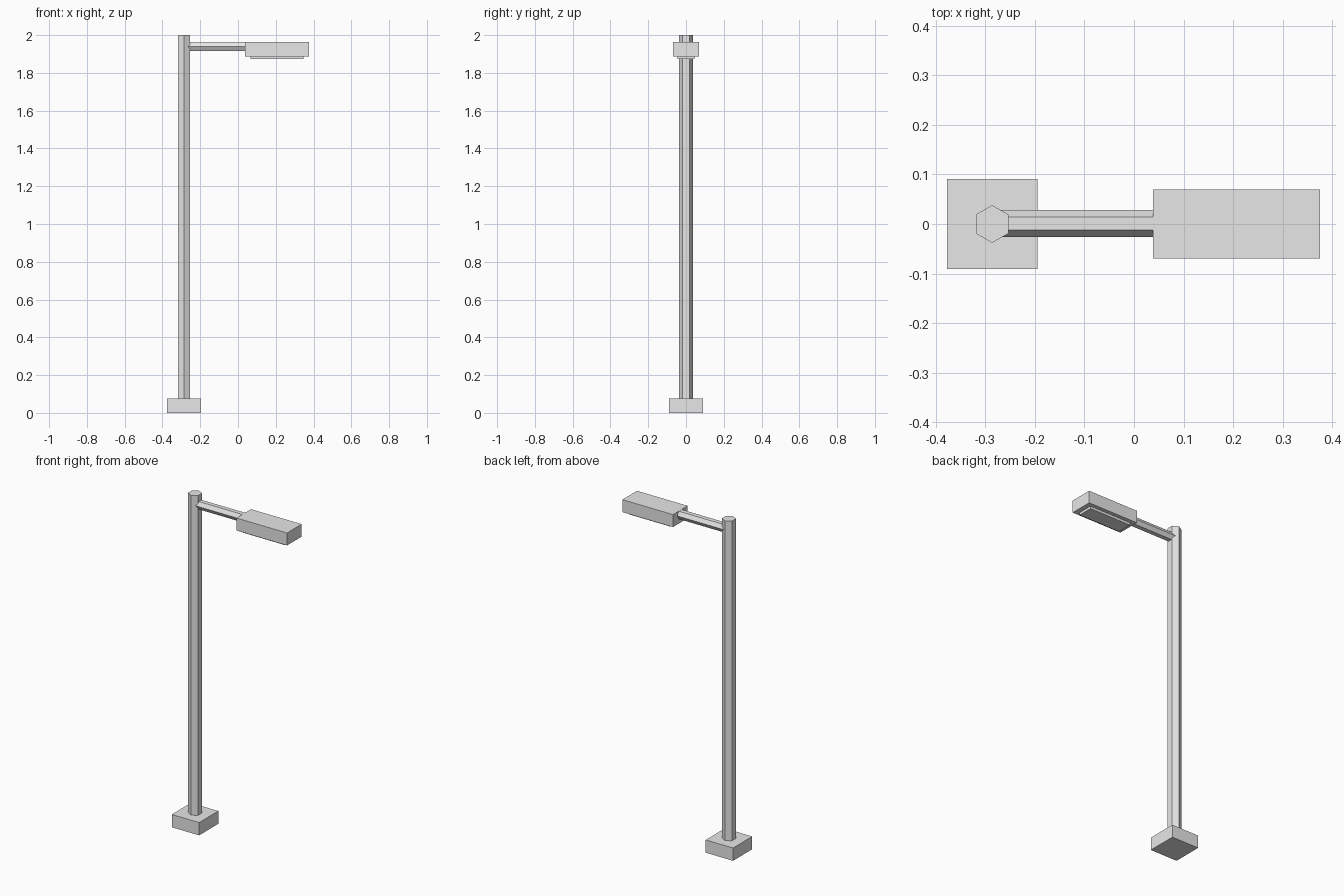
import bpy, math
from mathutils import Matrix

if "Cube" in bpy.data.objects:
    bpy.data.objects.remove(bpy.data.objects["Cube"])

grey = bpy.data.materials.new("light_grey")
grey.diffuse_color = (0.8, 0.8, 0.8, 1)
grey.use_nodes = True
grey.node_tree.nodes["Principled BSDF"].inputs["Base Color"].default_value = grey.diffuse_color


def box(name, x0, x1, half_y, z0, z1):
    """Axis-aligned block, centred on y = 0."""
    bpy.ops.mesh.primitive_cube_add(size=1)
    ob = bpy.context.object
    ob.name = name
    ob.data.transform(Matrix.Diagonal((x1 - x0, 2 * half_y, z1 - z0, 1)))
    ob.location = ((x0 + x1) / 2, 0, (z0 + z1) / 2)
    ob.data.materials.append(grey)
    return ob


def hex_bar(name, radius, length, centre, along_x=False):
    """Six-sided bar with corners at +y and -y."""
    bpy.ops.mesh.primitive_cylinder_add(vertices=6, radius=radius, depth=length)
    ob = bpy.context.object
    ob.name = name
    if along_x:
        ob.data.transform(Matrix.Rotation(math.radians(90), 4, 'Y'))
    ob.location = centre
    ob.data.materials.append(grey)
    return ob


POLE_X = -0.286

# Square footing and upright pole
box("base", POLE_X - 0.091, POLE_X + 0.091, 0.091, 0, 0.077)
hex_bar("pole", 0.038, 1.96, (POLE_X, 0, 1.02))

# Side arm, running from inside the pole into the lamp head
hex_bar("arm", 0.027, 0.506, (-0.033, 0.001, 1.939), along_x=True)

# Lamp head with the lens plate underneath
box("lamp_head", 0.038, 0.375, 0.0695, 1.888, 1.963)
box("lens", 0.067, 0.346, 0.046, 1.873, 1.89)
